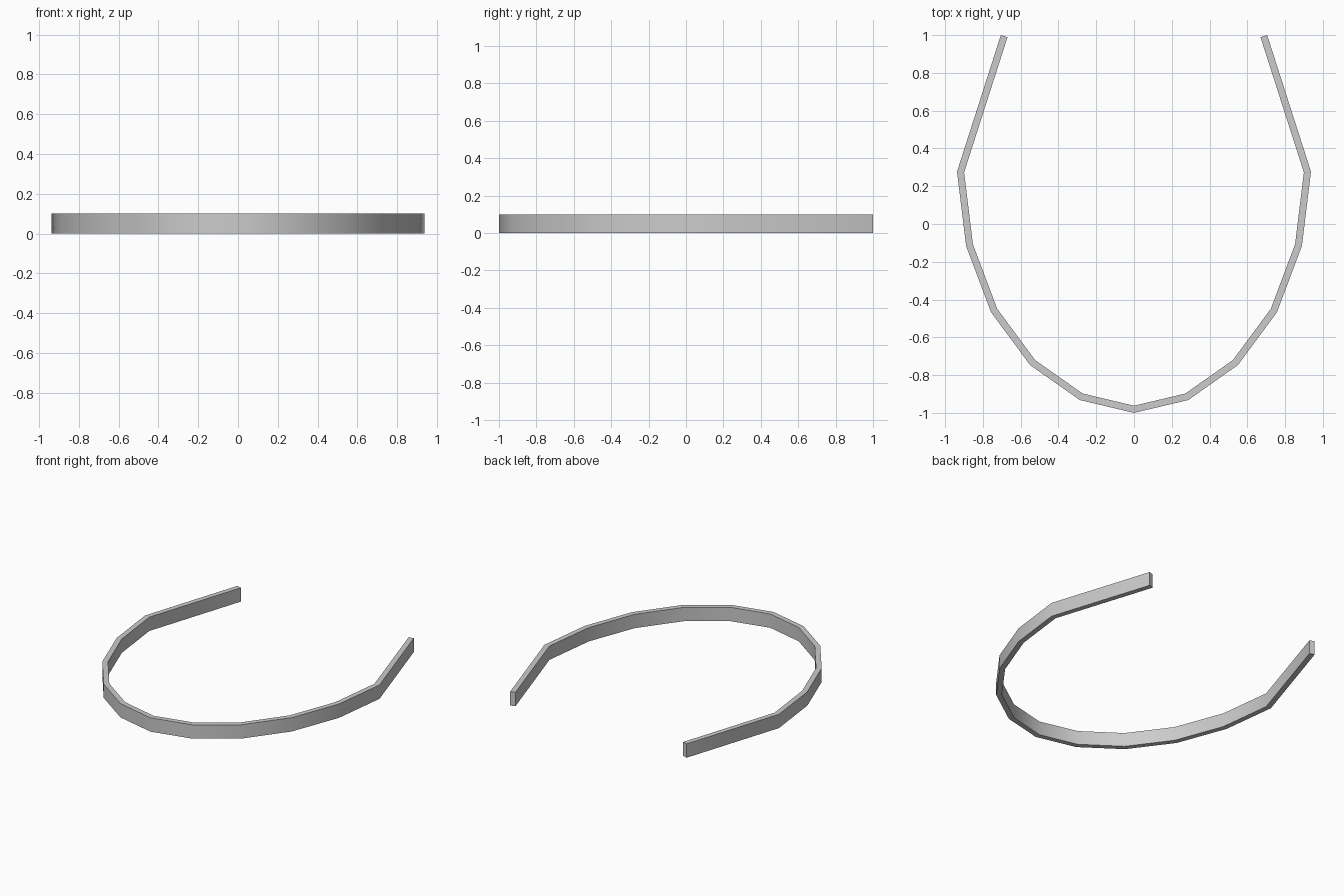
import bpy, bmesh, math
from mathutils import Vector

if "Cube" in bpy.data.objects:
    bpy.data.objects.remove(bpy.data.objects["Cube"])

HEIGHT = 0.10
THICK = 0.037

# Outer outline of the right half, from front centre to back tip
half = [(0, -1.0), (0.287, -0.932), (0.55, -0.747), (0.757, -0.467),
        (0.889, -0.116), (0.937, 0.277), (0.705, 1.0)]
outer = [Vector((-x, y)) for x, y in reversed(half[1:])] + [Vector(p) for p in half]


def inset(points, dist):
    """Mitred offset of an open path towards its left side."""
    normals = []
    for a, b in zip(points, points[1:]):
        d = (b - a).normalized()
        normals.append(Vector((-d.y, d.x)))
    result = []
    for i, p in enumerate(points):
        n0 = normals[max(i - 1, 0)]
        n1 = normals[min(i, len(normals) - 1)]
        m = (n0 + n1).normalized()
        result.append(p + m * (dist / m.dot(n0)))
    return result


inner = inset(outer, THICK)

# Band: flat strip of quads extruded upwards
bm = bmesh.new()
vo = [bm.verts.new((p.x, p.y, 0)) for p in outer]
vi = [bm.verts.new((p.x, p.y, 0)) for p in inner]
for i in range(len(vo) - 1):
    bm.faces.new((vo[i], vo[i + 1], vi[i + 1], vi[i]))
ext = bmesh.ops.extrude_face_region(bm, geom=bm.faces[:], use_keep_orig=True)
top = [g for g in ext["geom"] if isinstance(g, bmesh.types.BMVert)]
bmesh.ops.translate(bm, vec=(0, 0, HEIGHT), verts=top)
bmesh.ops.recalc_face_normals(bm, faces=bm.faces[:])

mesh = bpy.data.meshes.new("curved_band")
bm.to_mesh(mesh)
bm.free()
band = bpy.data.objects.new("curved_band", mesh)
bpy.context.collection.objects.link(band)

# Smooth walls with crisp rims
bpy.context.view_layer.objects.active = band
band.select_set(True)
bpy.ops.object.shade_smooth_by_angle(angle=math.radians(30))
